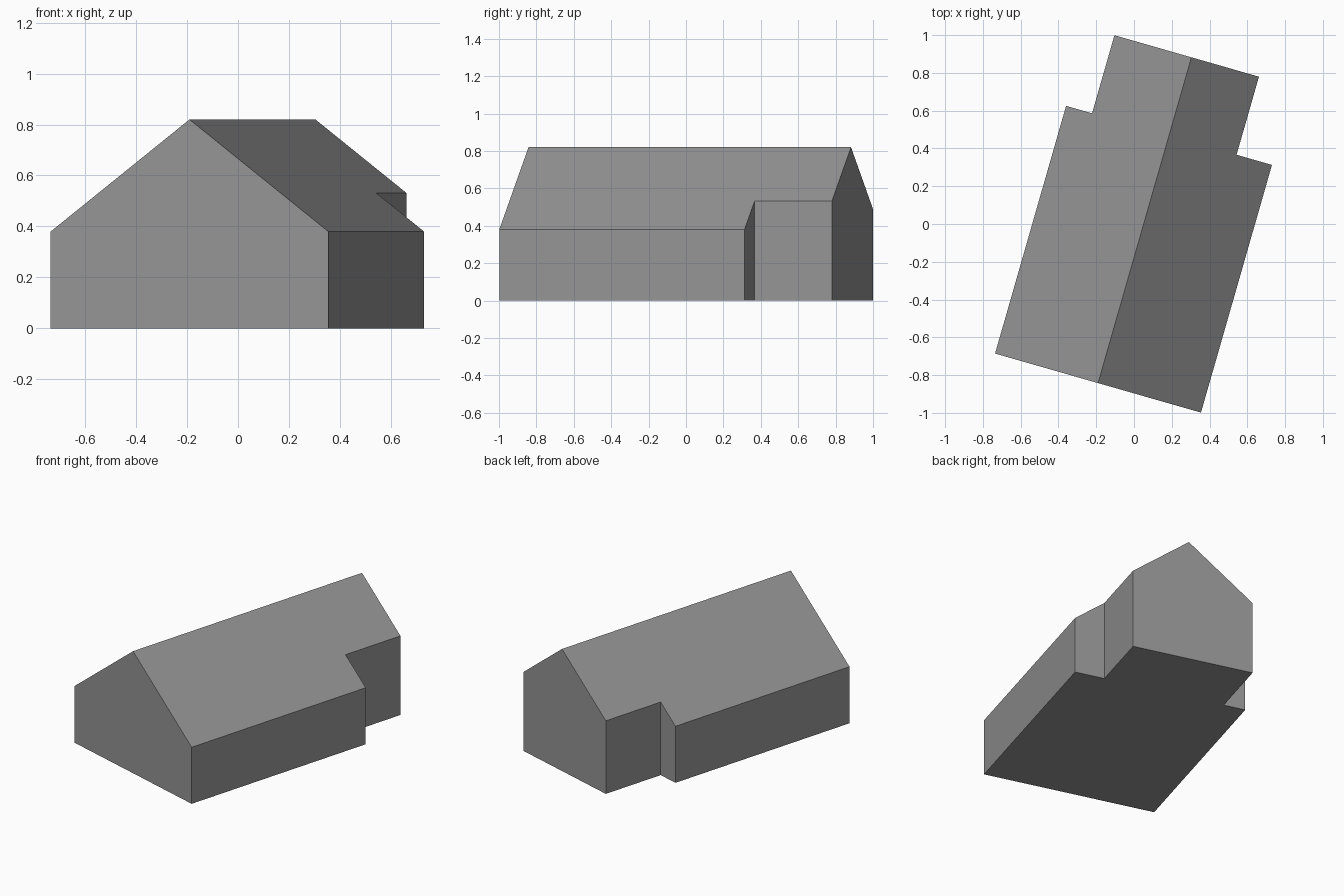
import bpy, bmesh, math
from mathutils import Matrix, Vector

cube = bpy.data.objects.get("Cube")
if cube:
    bpy.data.objects.remove(cube, do_unlink=True)

grey = bpy.data.materials.new("plain grey")
colour = (0.3, 0.3, 0.3, 1.0)
grey.diffuse_color = colour
grey.use_nodes = True
grey.node_tree.nodes["Principled BSDF"].inputs["Base Color"].default_value = colour

# House dimensions along its own axes, before it is turned
FRONT, STEP, BACK = -0.862, 0.502, 0.932
WIDE_L, WIDE_R = -0.518, 0.616
NARROW_L, NARROW_R = -0.375, 0.421
RIDGE_X, RIDGE_Z, EAVES_Z = 0.049, 0.82, 0.38
TURN = math.radians(-16)

# Stepped footprint, wide at the front and narrow at the back
footprint = [(WIDE_L, FRONT), (WIDE_R, FRONT), (WIDE_R, STEP), (NARROW_R, STEP),
             (NARROW_R, BACK), (NARROW_L, BACK), (NARROW_L, STEP), (WIDE_L, STEP)]

bm = bmesh.new()
base = bm.faces.new([bm.verts.new((x, y, 0)) for x, y in footprint])
walls = bmesh.ops.extrude_face_region(bm, geom=[base], use_keep_orig=True)
top = [v for v in walls["geom"] if isinstance(v, bmesh.types.BMVert)]
bmesh.ops.translate(bm, verts=top, vec=(0, 0, 2))

# Slice the tall block with one plane per roof slope and close each cut
rise, run = RIDGE_Z - EAVES_Z, WIDE_R - RIDGE_X
for side in (-1, 1):
    cut = bmesh.ops.bisect_plane(
        bm, geom=bm.verts[:] + bm.edges[:] + bm.faces[:],
        plane_co=(RIDGE_X, 0, RIDGE_Z), plane_no=Vector((side * rise, 0, run)),
        clear_outer=True)
    rim = [e for e in cut["geom_cut"] if isinstance(e, bmesh.types.BMEdge)]
    bmesh.ops.edgeloop_fill(bm, edges=rim)

# Turn the house on its plot
bmesh.ops.transform(bm, matrix=Matrix.Rotation(TURN, 4, "Z"), verts=bm.verts[:])
bmesh.ops.recalc_face_normals(bm, faces=bm.faces[:])

mesh = bpy.data.meshes.new("gabled_house")
bm.to_mesh(mesh)
bm.free()
mesh.materials.append(grey)
house = bpy.data.objects.new("gabled_house", mesh)
bpy.context.collection.objects.link(house)
